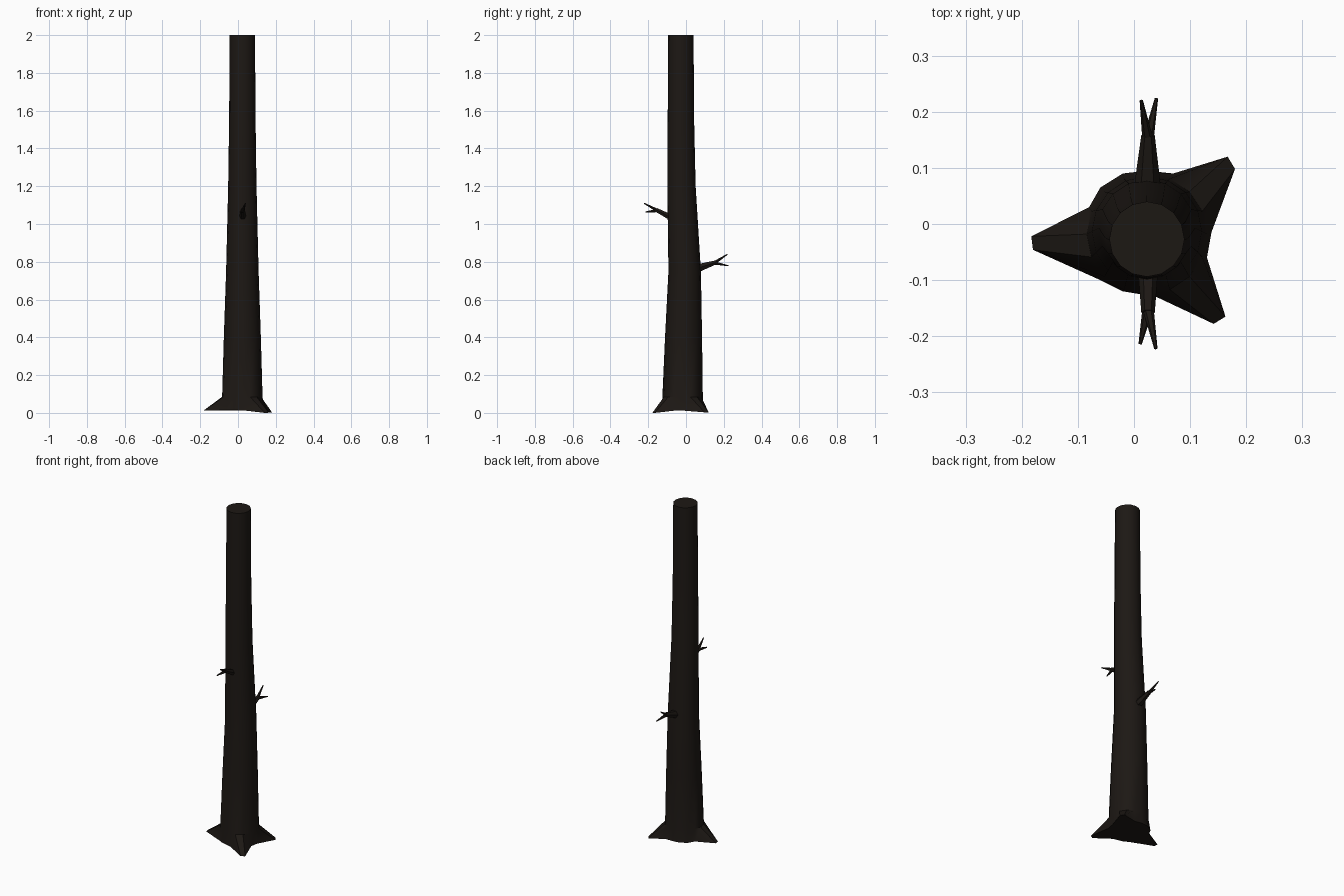
import bpy, bmesh, math
from mathutils import Vector

if "Cube" in bpy.data.objects:
    bpy.data.objects.remove(bpy.data.objects["Cube"])

bark = bpy.data.materials.new("dark_bark")
bark.diffuse_color = (0.012, 0.009, 0.007, 1)
bark.use_nodes = True
bark.node_tree.nodes["Principled BSDF"].inputs["Base Color"].default_value = bark.diffuse_color


def loft(name, rings, angle):
    """Skin a list of equal-length vertex loops and cap both ends."""
    bm = bmesh.new()
    loops = [[bm.verts.new(p) for p in ring] for ring in rings]
    n = len(loops[0])
    for a, b in zip(loops, loops[1:]):
        for i in range(n):
            j = (i + 1) % n
            bm.faces.new((a[i], a[j], b[j], b[i]))
    bm.faces.new(loops[0][::-1])
    bm.faces.new(loops[-1])
    bmesh.ops.recalc_face_normals(bm, faces=bm.faces)
    mesh = bpy.data.meshes.new(name)
    bm.to_mesh(mesh)
    bm.free()
    mesh.materials.append(bark)
    ob = bpy.data.objects.new(name, mesh)
    bpy.context.collection.objects.link(ob)
    bpy.ops.object.select_all(action='DESELECT')
    ob.select_set(True)
    bpy.context.view_layer.objects.active = ob
    bpy.ops.object.shade_smooth_by_angle(angle=math.radians(angle))
    return ob


def tube(name, path, sides=6):
    """Tapered tube through (position, radius) pairs."""
    axis = (Vector(path[-1][0]) - Vector(path[0][0])).normalized()
    u = axis.cross(Vector((0, 0, 1))).normalized()
    v = axis.cross(u)
    rings = []
    for p, r in path:
        rings.append([Vector(p) + r * (u * math.cos(t) + v * math.sin(t))
                      for t in (2 * math.pi * k / sides for k in range(sides))])
    return loft(name, rings, 40)


# Trunk: flared three-root foot, then round rings (z, centre y, radius)
foot = [(0.138, -0.015, .012), (0.18, 0.098, 0.003), (0.167, 0.12, 0.003), (0.07, 0.09, .012),
        (0.023, 0.095, .015), (-0.02, 0.09, .015), (-0.06, 0.065, .015), (-0.08, 0.03, .015),
        (-0.183, -0.022, 0.012), (-0.18, -0.046, 0.012), (-0.06, -0.10, .015), (-0.02, -0.12, .015),
        (0.04, -0.13, .012), (0.142, -0.178, 0), (0.163, -0.165, 0), (0.13, -0.06, .012)]
rings = [foot]
for z, cy, r in [(0.085, -0.018, 0.107), (0.4, -0.013, 0.098), (0.75, -0.007, 0.086),
                 (1.2, -0.024, 0.075), (1.55, -0.027, 0.070), (2.0, -0.027, 0.067)]:
    rings.append([(0.023 + r * math.cos(k * math.pi / 8), cy + r * math.sin(k * math.pi / 8), z)
                  for k in range(16)])
loft("trunk", rings, 35)

# Forked branches: base, fork, upper tip, lower tip, base radius
branches = {
    "front": ((0.025, -0.08, 1.035), (0.025, -0.158, 1.075), (0.039, -0.222, 1.11), (0.011, -0.214, 1.064), 0.018),
    "back": ((0.024, 0.065, 0.767), (0.025, 0.158, 0.797), (0.013, 0.22, 0.84), (0.04, 0.224, 0.779), 0.024),
}
for side, (base, fork, up, low, r) in branches.items():
    tube(side + "_branch", [(base, r), (fork, 0.012)])
    for label, tip in (("upper", up), ("lower", low)):
        start = Vector(fork).lerp(Vector(base), 0.1)
        tube(f"{side}_{label}_twig", [(start, 0.010), (tip, 0.003)])
